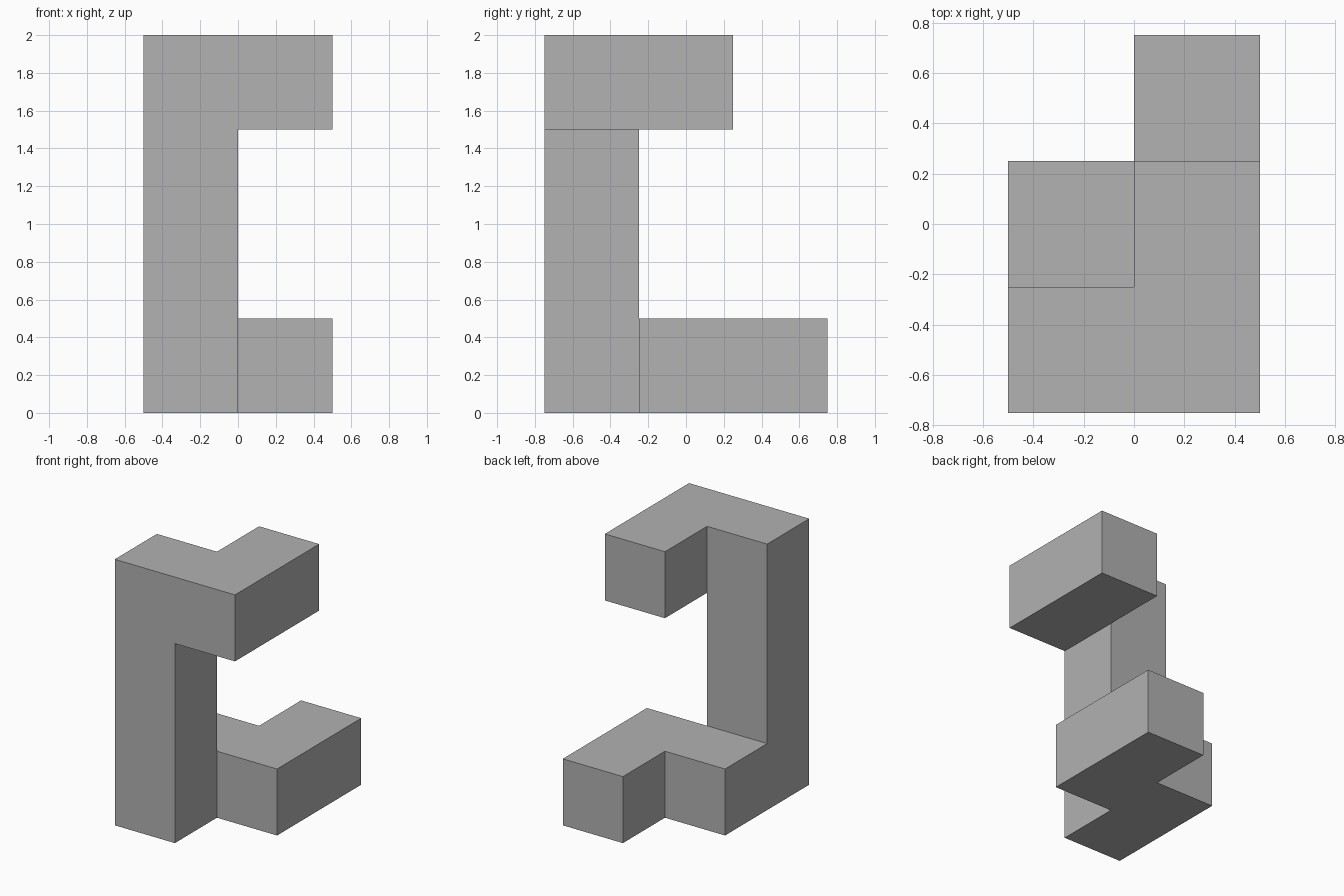
import bpy
import bmesh
from mathutils import Vector

default = bpy.data.objects.get("Cube")
if default:
    bpy.data.objects.remove(default, do_unlink=True)

UNIT = 0.5
ORIGIN = Vector((-0.5, -0.75, 0))

# Square beam follows this path of unit cells, from the lower end to the upper end
corners = [(1, 2, 0), (1, 1, 0), (0, 1, 0), (0, 0, 0), (0, 0, 3), (1, 0, 3), (1, 1, 3)]
cells = {corners[0]}
for start, end in zip(corners, corners[1:]):
    a, b = Vector(start), Vector(end)
    steps = round((b - a).length)
    for i in range(1, steps + 1):
        cells.add(tuple(round(c) for c in a.lerp(b, i / steps)))

# Keep only the outer skin of the cells
bm = bmesh.new()
for cell in cells:
    for axis in range(3):
        for side in (0, 1):
            neighbour = list(cell)
            neighbour[axis] += 2 * side - 1
            if tuple(neighbour) in cells:
                continue
            u, v = (axis + 1) % 3, (axis + 2) % 3
            loop = []
            for du, dv in ((0, 0), (1, 0), (1, 1), (0, 1)):
                p = Vector(cell)
                p[axis] += side
                p[u] += du
                p[v] += dv
                loop.append(bm.verts.new(ORIGIN + p * UNIT))
            bm.faces.new(loop if side else loop[::-1])

# Weld the skin and merge coplanar squares into clean flat faces
bmesh.ops.remove_doubles(bm, verts=bm.verts[:], dist=0.001)
bmesh.ops.dissolve_limit(bm, angle_limit=0.01, verts=bm.verts[:], edges=bm.edges[:])
bmesh.ops.recalc_face_normals(bm, faces=bm.faces[:])

mesh = bpy.data.meshes.new("bent_square_beam")
bm.to_mesh(mesh)
bm.free()

# Plain grey colour
grey = bpy.data.materials.new("mid_grey")
grey.use_nodes = True
colour = (0.445, 0.445, 0.445, 1)
grey.diffuse_color = colour
grey.node_tree.nodes["Principled BSDF"].inputs["Base Color"].default_value = colour
mesh.materials.append(grey)

beam = bpy.data.objects.new("bent_square_beam", mesh)
bpy.context.collection.objects.link(beam)
